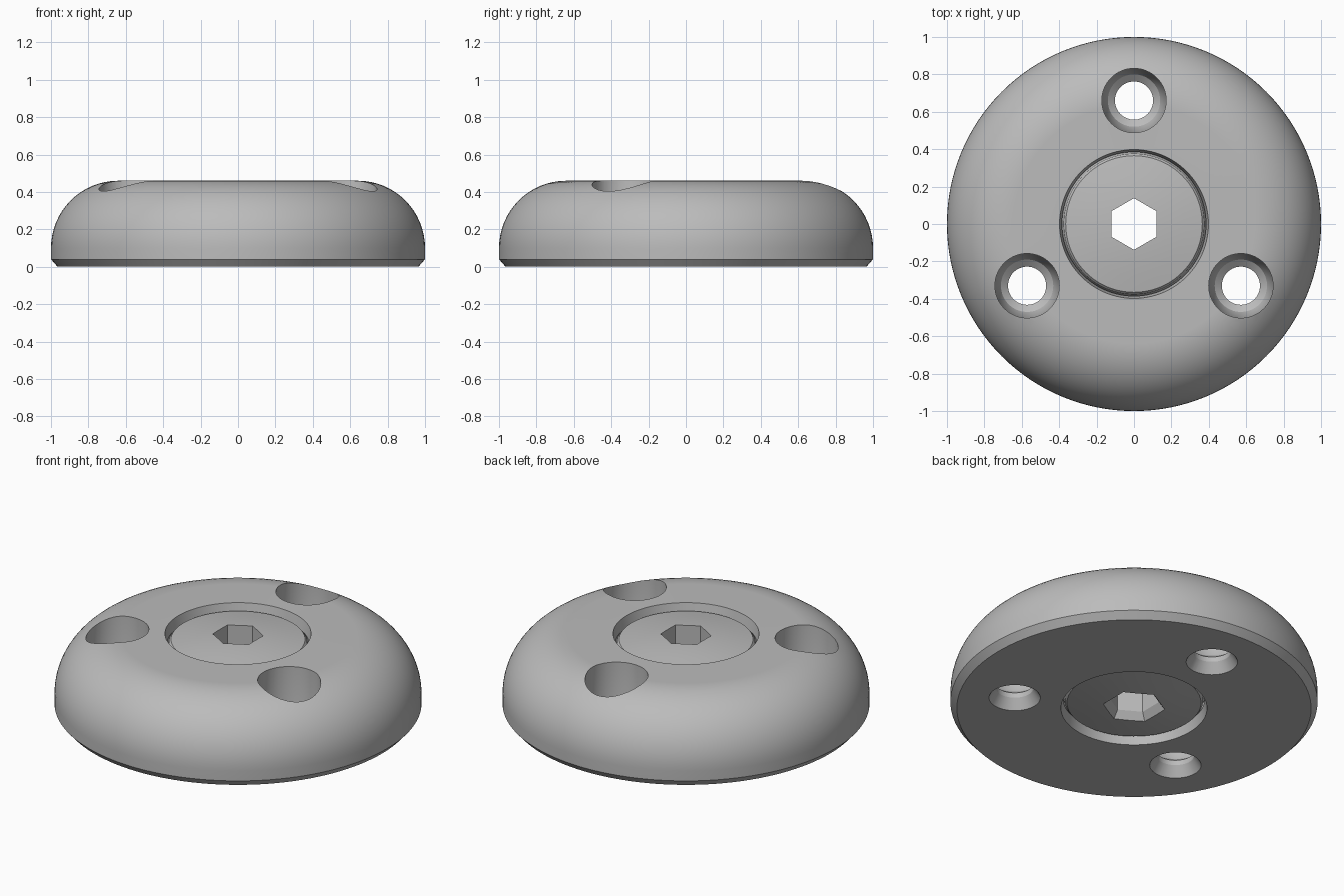
import bpy, bmesh
from math import sin, cos, pi, radians
from mathutils import Vector, Matrix

old = bpy.data.objects.get("Cube")
if old:
    bpy.data.objects.remove(old, do_unlink=True)

grey = bpy.data.materials.new("plain grey")
grey.use_nodes = True
colour = (0.5, 0.5, 0.5, 1)
grey.diffuse_color = colour
grey.node_tree.nodes["Principled BSDF"].inputs["Base Color"].default_value = colour

HEIGHT = 0.46


def lathe(name, profile, steps=128, closed=False, at=(0, 0)):
    """Spin an (r, z) profile around a vertical axis; the first point faces +y."""
    bm = bmesh.new()
    verts = [bm.verts.new((0, r, z)) for r, z in profile]
    edges = [bm.edges.new(pair) for pair in zip(verts, verts[1:])]
    if closed:
        edges.append(bm.edges.new((verts[-1], verts[0])))
    bmesh.ops.spin(bm, geom=verts + edges, cent=(0, 0, 0), axis=(0, 0, 1),
                   angle=2 * pi, steps=steps, use_merge=True)
    bmesh.ops.remove_doubles(bm, verts=bm.verts, dist=1e-5)
    bmesh.ops.recalc_face_normals(bm, faces=bm.faces)
    bmesh.ops.translate(bm, verts=bm.verts, vec=(at[0], at[1], 0))
    mesh = bpy.data.meshes.new(name)
    bm.to_mesh(mesh)
    bm.free()
    mesh.materials.append(grey)
    obj = bpy.data.objects.new(name, mesh)
    bpy.context.collection.objects.link(obj)
    return obj


def activate(obj):
    bpy.ops.object.select_all(action="DESELECT")
    obj.select_set(True)
    bpy.context.view_layer.objects.active = obj


def cut(obj, cutter):
    cutter.hide_render = True
    activate(obj)
    mod = obj.modifiers.new("cut", "BOOLEAN")
    mod.operation, mod.solver, mod.object = "DIFFERENCE", "EXACT", cutter
    bpy.ops.object.modifier_apply(modifier=mod.name)
    bpy.data.objects.remove(cutter, do_unlink=True)


def finish(obj):
    activate(obj)
    bpy.ops.object.shade_smooth_by_angle(angle=radians(25))
    mod = obj.modifiers.new("flat face shading", "WEIGHTED_NORMAL")
    mod.keep_sharp = True


# Rounded body with a chamfered foot and a bulging central socket
shoulder = [(0.64 + 0.36 * cos(a), 0.10 + 0.36 * sin(a))
            for a in (i * pi / 32 for i in range(17))]
socket = [(0.398, HEIGHT), (0.385, 0.40), (0.425, 0.32), (0.445, 0.23),
          (0.425, 0.14), (0.385, 0.06), (0.398, 0)]
body = lathe("body", [(0.965, 0), (1, 0.04)] + shoulder + socket, closed=True)

# Three stepped screw holes
hole = [(0, -0.1), (0.19, -0.1), (0.19, 0), (0.14, 0), (0.102, 0.06), (0.102, 0.09),
        (0.14, 0.12), (0.172, 0.20), (0.172, 0.6), (0, 0.6)]
hole = [p for p in hole if p[0] != 0.19]
for i in range(3):
    a = pi / 2 + i * 2 * pi / 3
    cut(body, lathe("hole_cutter", hole, 64, at=(0.66 * cos(a), 0.66 * sin(a))))
finish(body)

# Captive centre button, domed on both ends
dome = [(0.365 * t, 0.457 - 0.032 * t * t) for t in (0, 0.25, 0.5, 0.75, 1)]
upper = dome + [(0.376, 0.412), (0.378, 0.39), (0.415, 0.32), (0.435, 0.23)]
lower = [(r, HEIGHT - z) for r, z in reversed(upper[:-1])]
button = lathe("centre_button", upper + lower)

# Hexagonal through hole, flared at the bottom
cut(button, lathe("hex_cutter", [(0, -0.1), (0.25, -0.1), (0.175, 0.003), (0.138, 0.053),
                                 (0.138, 0.6), (0, 0.6)], 6))
finish(button)
